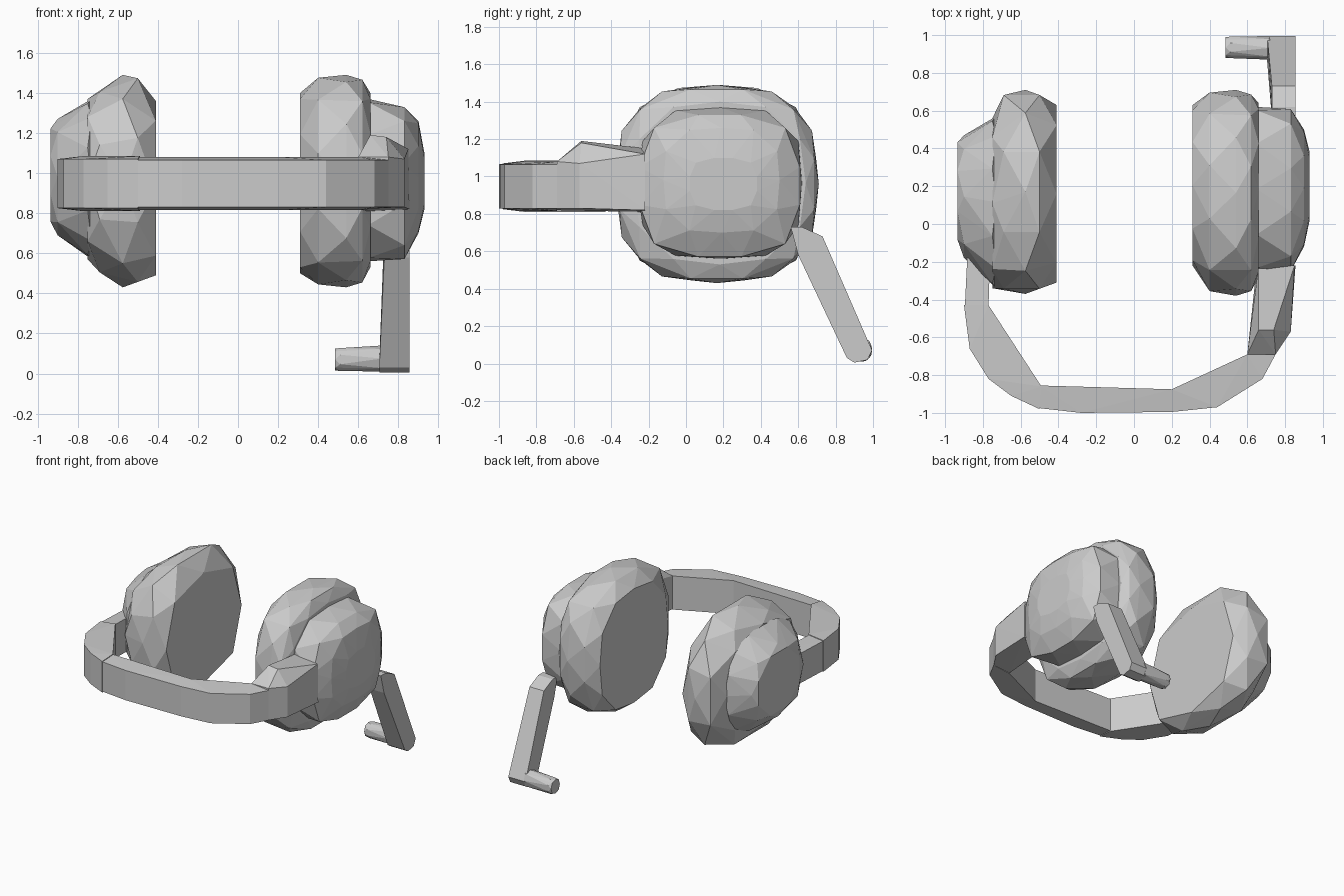
import bpy, bmesh
from math import cos, sin, pi


def hull(name, pts):
    """Flat-faced convex solid wrapped round a set of points."""
    bm = bmesh.new()
    for p in pts:
        bm.verts.new(p)
    res = bmesh.ops.convex_hull(bm, input=bm.verts[:])
    loose = {g for g in res["geom_interior"] + res["geom_unused"]
             if isinstance(g, bmesh.types.BMVert)}
    bmesh.ops.delete(bm, geom=list(loose), context='VERTS')
    bmesh.ops.recalc_face_normals(bm, faces=bm.faces[:])
    me = bpy.data.meshes.new(name)
    bm.to_mesh(me)
    bm.free()
    ob = bpy.data.objects.new(name, me)
    bpy.context.collection.objects.link(ob)
    return ob


def ring(x, y0, y1, z0, z1, power=2.3, n=12, turn=0.5):
    """Rounded section across the x axis, filling the given y and z range."""
    out = []
    for i in range(n):
        a = 2 * pi * (i + turn) / n
        c, s = cos(a), sin(a)
        k = (abs(c) ** power + abs(s) ** power) ** (-1 / power)
        out.append((x, (y0 + y1) / 2 + k * c * (y1 - y0) / 2,
                    (z0 + z1) / 2 + k * s * (z1 - z0) / 2))
    return out


def rounded(name, sections, **kw):
    return hull(name, [p for i, s in enumerate(sections)
                       for p in ring(*s, turn=0.5 * (i % 2), **kw)])


def band(name, outer, inner, z0=0.815, z1=1.08):
    """Upright strip between an outer and an inner outline, outer edge softened."""
    pts = [(x, y, z) for x, y in outer for z in (z0 + 0.015, z1 - 0.015)]
    pts += [(x, y, z) for x, y in inner for z in (z0, z1)]
    return hull(name, pts)


# Left ear: coarse cushion running into a narrower cup
rounded("left_cushion", [(-0.41, -0.31, 0.63, 0.49, 1.36),
                         (-0.50, -0.36, 0.70, 0.44, 1.49),
                         (-0.575, -0.37, 0.71, 0.43, 1.49),
                         (-0.69, -0.36, 0.70, 0.49, 1.42),
                         (-0.75, -0.34, 0.56, 0.57, 1.37)], n=8, power=2.7)
rounded("left_cup", [(-0.73, -0.34, 0.57, 0.57, 1.37),
                     (-0.75, -0.33, 0.56, 0.58, 1.36),
                     (-0.90, -0.18, 0.47, 0.69, 1.27),
                     (-0.935, -0.09, 0.44, 0.75, 1.23)], n=8, power=2.7)

# Right ear: cushion and outer cup
rounded("right_cushion", [(0.31, -0.22, 0.63, 0.50, 1.40),
                          (0.40, -0.36, 0.70, 0.44, 1.48),
                          (0.54, -0.38, 0.71, 0.43, 1.49),
                          (0.62, -0.36, 0.69, 0.45, 1.47),
                          (0.66, -0.28, 0.64, 0.53, 1.40)], power=2.8)
rounded("right_cup", [(0.65, -0.25, 0.62, 0.56, 1.37),
                      (0.83, -0.25, 0.61, 0.57, 1.33),
                      (0.90, -0.12, 0.50, 0.70, 1.26),
                      (0.93, 0.02, 0.38, 0.82, 1.10)], power=3.4)

# Headband, from the left ear round to the right ear
band("left_arm", [(-0.88, -0.12), (-0.895, -0.43)], [(-0.76, -0.12), (-0.77, -0.43)])
band("headband_left", [(-0.9, -0.43), (-0.87, -0.66), (-0.77, -0.82), (-0.65, -0.91),
                       (-0.5, -0.98)], [(-0.77, -0.43), (-0.49, -0.86)], 0.81, 1.085)
band("headband_middle", [(-0.5, -0.975), (-0.28, -1.0), (0.2, -0.995)],
     [(-0.5, -0.855), (0.2, -0.875)])
band("headband_right", [(0.2, -0.995), (0.44, -0.97), (0.68, -0.82), (0.75, -0.69)],
     [(0.2, -0.875), (0.6, -0.69)])
hull("right_arm", [(0.60, -0.69, 0.82), (0.60, -0.69, 1.08), (0.75, -0.69, 0.83),
                   (0.75, -0.69, 1.08), (0.83, -0.57, 0.83), (0.83, -0.57, 1.07),
                   (0.66, -0.56, 1.19), (0.74, -0.56, 1.18), (0.65, -0.22, 0.81),
                   (0.66, -0.22, 1.15), (0.855, -0.22, 0.82), (0.85, -0.22, 1.12)])

# Microphone boom and tip
side = [(0.56, 0.73), (0.60, 0.58), (0.86, 0.03), (0.90, 0.005),
        (0.97, 0.02), (0.995, 0.07), (0.73, 0.68), (0.62, 0.73)]
hull("microphone_boom", [(x, y, z) for y, z in side
                         for x in (0.73 - 0.025 * (y > 0.8), 0.855)])
rounded("microphone", [(0.485, 0.88, 0.99, 0.015, 0.125),
                       (0.51, 0.875, 0.995, 0.01, 0.13),
                       (0.72, 0.87, 0.995, 0.01, 0.14)], n=8)
